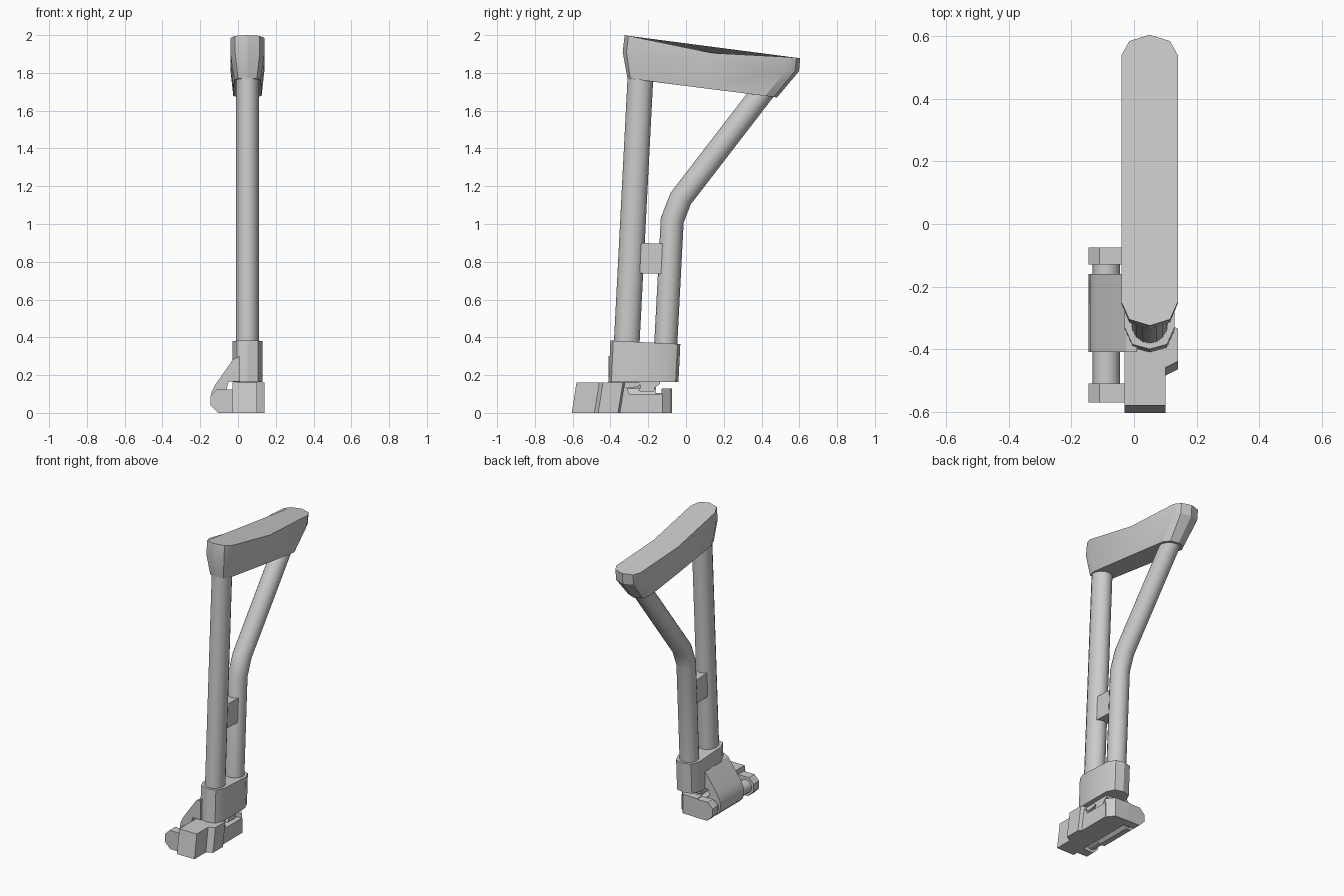
import bpy, bmesh, math
from mathutils import Vector

if "Cube" in bpy.data.objects:
    bpy.data.objects.remove(bpy.data.objects["Cube"])

CX = 0.05  # centre plane of the tubes and pad


def loft(name, rings, smooth=None):
    """Skin a list of equal-length closed rings and cap both ends."""
    bm = bmesh.new()
    vs = [[bm.verts.new(p) for p in r] for r in rings]
    n = len(vs[0])
    for a, b in zip(vs, vs[1:]):
        for i in range(n):
            j = (i + 1) % n
            bm.faces.new((a[i], a[j], b[j], b[i]))
    bm.faces.new(vs[0][::-1])
    bm.faces.new(vs[-1])
    bmesh.ops.recalc_face_normals(bm, faces=bm.faces)
    me = bpy.data.meshes.new(name)
    bm.to_mesh(me)
    bm.free()
    ob = bpy.data.objects.new(name, me)
    bpy.context.collection.objects.link(ob)
    if smooth:
        bpy.ops.object.select_all(action='DESELECT')
        bpy.context.view_layer.objects.active = ob
        ob.select_set(True)
        bpy.ops.object.shade_smooth_by_angle(angle=math.radians(smooth))
    return ob


def extrude_x(name, prof, x0, x1):
    return loft(name, [[(x, y, z) for y, z in prof] for x in (x0, x1)])


def extrude_y(name, prof, y0, y1, smooth=None):
    return loft(name, [[(x, y, z) for x, z in prof] for y in (y0, y1)], smooth)


def tube(name, path, rx, ry, n=16):
    """Sweep an ellipse along a (y, z) path with mitred bends."""
    pts = [Vector(p) for p in path]
    rings = []
    for i, p in enumerate(pts):
        d0 = (p - pts[i - 1]).normalized() if i else None
        d1 = (pts[i + 1] - p).normalized() if i < len(pts) - 1 else None
        d = ((d0 or d1) + (d1 or d0)).normalized()
        k = ry / d.dot(d0 or d1)
        side = Vector((d.y, -d.x)) * k
        ring = []
        for s in range(n):
            a = 2 * math.pi * s / n
            q = p + side * math.sin(a)
            ring.append((CX + rx * math.cos(a), q.x, q.y))
        rings.append(ring)
    return loft(name, rings, 40)


# Butt pad: half outlines (half width, y, z) mirrored into full rings
def pad_ring(half):
    right = [(CX + w, y, z) for w, y, z in half]
    left = [(CX - w, y, z) for w, y, z in half[-2:0:-1]]
    return right + left


top = [(0, -.325, 2.0), (.065, -.305, 1.996), (.09, -.25, 1.985), (.09, .14, 1.905),
       (.09, .54, 1.884), (.065, .585, 1.88), (0, .605, 1.88)]
mid = [(0, -.335, 1.91), (.065, -.315, 1.908), (.09, -.255, 1.90), (.09, .14, 1.855),
       (.09, .53, 1.815), (.065, .577, 1.81), (0, .598, 1.808)]
low = [(0, -.31, 1.77), (.05, -.295, 1.769), (.07, -.24, 1.762), (.075, .10, 1.718),
       (.075, .42, 1.678), (.052, .465, 1.673), (0, .482, 1.67)]
loft("butt_pad", [pad_ring(r) for r in (low, mid, top)], 30)

# Tubes and the bridge between them
tube("front_tube", [(-.32, .25), (-.24, 1.80)], .06, .068)
tube("rear_tube", [(-.113, .25), (-.073, 1.02), (-.028, 1.135), (.43, 1.73)], .06, .061)
extrude_x("tube_bridge", [(-.255, .74), (-.11, .735), (-.10, .895), (-.245, .90)], .01, .09)

# Socket holding both tubes
half = [(0, -.40), (.055, -.385), (.08, -.33), (.08, -.10), (.055, -.045), (0, -.03)]
plan = half + [(-w, y) for w, y in half[-2:0:-1]]
loft("tube_socket", [[(CX + w, y - .01 * (1 - t), .163 + t * (.21 - .05 * (y + .2)))
                      for w, y in plan] for t in (0, 1)], 30)

# Latch hook under the socket
extrude_x("latch_hook", [(-.25, .17), (-.24, .135), (-.255, .115), (-.17, .112),
                         (-.165, .135), (-.14, .15), (-.135, .17)], .0, .10)

# Hinge arm with its rolled barrel
extrude_y("hinge_arm", [(.01, .30), (-.025, .285), (-.12, .15), (-.14, .11), (-.145, .07),
                        (-.135, .03), (-.11, .005), (-.075, .005), (-.045, .03),
                        (-.04, .08), (-.06, .13), (-.05, .165), (.01, .165)], -.41, -.16, 30)

# Hinge pin
extrude_y("hinge_pin", [(-.088 + .044 * math.cos(i * math.pi / 6),
                         .062 + .044 * math.sin(i * math.pi / 6)) for i in range(12)],
          -.54, -.10, 40)

# Hinge lugs at both ends of the pin
lug = [(-.02, 0), (-.105, 0), (-.145, .04), (-.145, .09), (-.11, .125), (-.02, .125)]
for name, y0, y1 in (("front_lug", -.57, -.51), ("rear_lug", -.13, -.075)):
    extrude_y(name, lug, y0, y1)

# Base block with latch notch, side rib and chamfered tail
extrude_x("base_block", [(-.605, 0), (-.13, 0), (-.13, .10), (-.30, .10), (-.31, .13),
                         (-.25, .14), (-.24, .16), (-.58, .16)], -.03, .10)
rib = [(.09, -.485), (.10, -.485), (.14, -.465), (.14, -.36), (.12, -.35), (.09, -.35)]
loft("base_rib", [[(x, y + .16 * z, z) for x, y in rib] for z in (0, .16)])
extrude_x("base_side_rail", [(-.36, 0), (-.125, 0), (-.125, .10), (-.30, .10),
                             (-.31, .13), (-.36, .16)], .09, .12)
tail = [(-.03, -.13), (.12, -.13), (.08, -.08), (-.03, -.075)]
loft("base_tail", [[(x, y, z) for x, y in tail] for z in (0, .128)])
